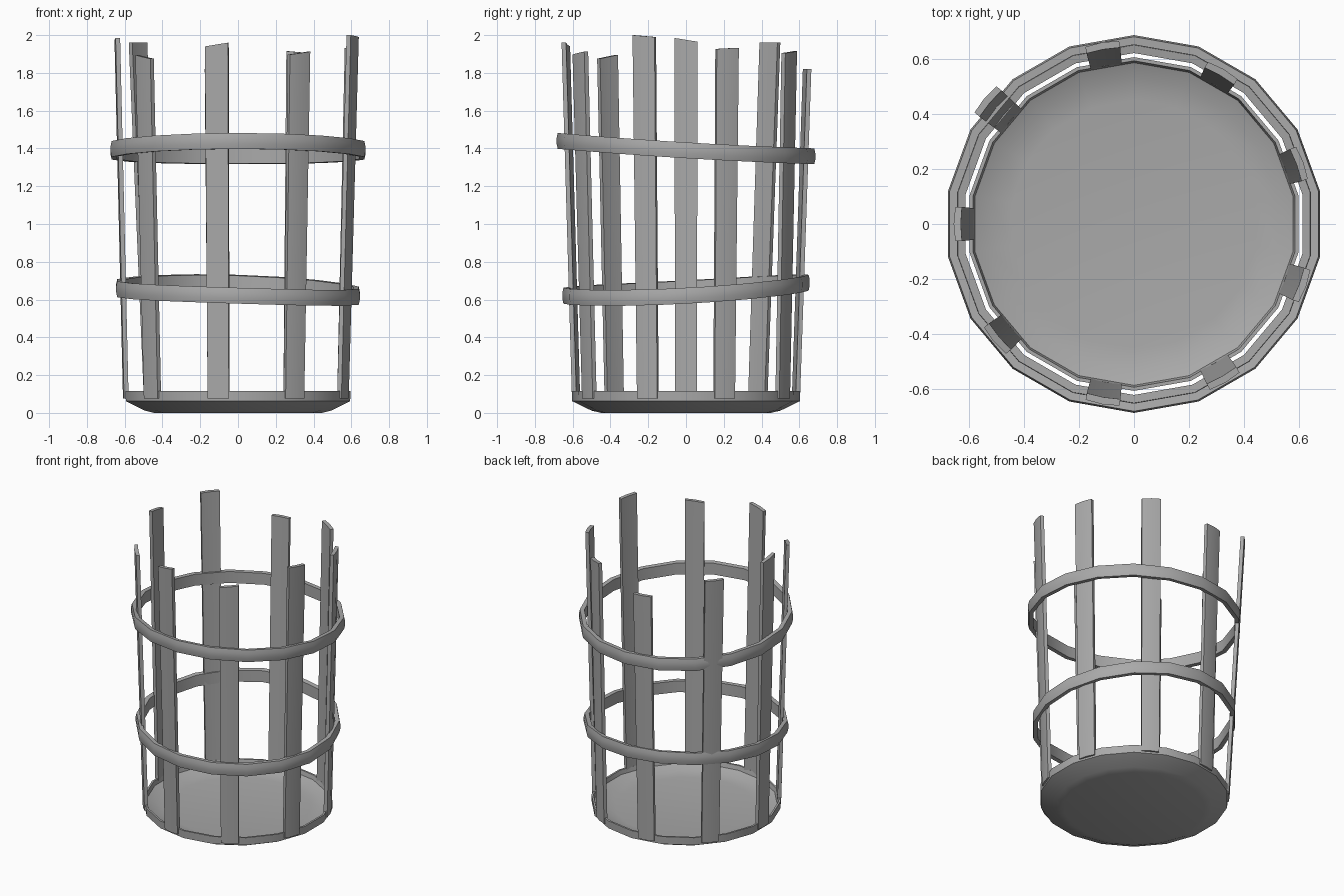
import bpy, bmesh
from math import sin, cos, radians, pi

cube = bpy.data.objects.get("Cube")
if cube:
    bpy.data.objects.remove(cube, do_unlink=True)

SIDES = 18

grey = bpy.data.materials.new("weathered grey")
grey.use_nodes = True
COLOUR = (0.4, 0.4, 0.4, 1)
grey.diffuse_color = COLOUR
grey.node_tree.nodes["Principled BSDF"].inputs["Base Color"].default_value = COLOUR


def finish(bm, name, angle):
    """Turn a bmesh into a named, shaded object."""
    bmesh.ops.recalc_face_normals(bm, faces=bm.faces)
    mesh = bpy.data.meshes.new(name)
    bm.to_mesh(mesh)
    bm.free()
    mesh.materials.append(grey)
    obj = bpy.data.objects.new(name, mesh)
    bpy.context.collection.objects.link(obj)
    bpy.ops.object.select_all(action='DESELECT')
    obj.select_set(True)
    bpy.context.view_layer.objects.active = obj
    bpy.ops.object.shade_smooth_by_angle(angle=radians(angle))
    return obj


def lathe(name, profile, closed, height=lambda x, y: 0.0, angle=40):
    """Sweep an (r, z) profile round z; height() lifts each point."""
    bm = bmesh.new()
    rings = []
    for i in range(SIDES):
        a = pi / 2 + 2 * pi * i / SIDES
        rings.append([bm.verts.new((r * cos(a), r * sin(a),
                                    z + height(r * cos(a), r * sin(a))))
                      for r, z in profile])
    n = len(profile)
    for i in range(SIDES):
        a, b = rings[i], rings[(i + 1) % SIDES]
        for j in range(n if closed else n - 1):
            k = (j + 1) % n
            bm.faces.new((a[j], b[j], b[k], a[k]))
    if not closed:
        bm.faces.new([ring[0] for ring in rings])
        bm.faces.new([ring[-1] for ring in rings])
    return finish(bm, name, angle)


# Shallow dished base
lathe("base_dish", [(0.45, 0.0), (0.50, 0.012), (0.603, 0.062), (0.605, 0.115),
                    (0.592, 0.115), (0.585, 0.085), (0.53, 0.062), (0.45, 0.052)],
      closed=False)


# Two slightly crooked hoops, rounded on the outside
def hoop(name, radius, height):
    section = [(radius - 0.035, -0.04), (radius - 0.006, -0.042), (radius, -0.015),
               (radius, 0.015), (radius - 0.006, 0.042), (radius - 0.035, 0.04)]
    lathe(name, section, True, height)


hoop("lower_hoop", 0.655, lambda x, y: 0.64 - 0.031 * x + 0.053 * y + 0.035 * y * y)
hoop("upper_hoop", 0.685, lambda x, y: 1.39 - 0.06 * y + 0.02 * y * y)


# Upright slats leaning outward, each cut off at its own height
def slat(name, degrees, top, lean, slant):
    a = radians(degrees)
    bm = bmesh.new()
    ends = []
    for z, shift, half, tilt in ((0.075, 0, 0.057, 0), (top, lean, 0.062, slant)):
        loop = []
        for r, t in ((0.579, -1), (0.583, 0), (0.579, 1),
                     (0.603, 1), (0.609, 0), (0.603, -1)):
            r, w = r + shift, t * half
            loop.append(bm.verts.new((r * cos(a) - w * sin(a),
                                      r * sin(a) + w * cos(a), z + t * tilt)))
        ends.append(loop)
    low, high = ends
    for j in range(6):
        k = (j + 1) % 6
        bm.faces.new((low[j], low[k], high[k], high[j]))
    bm.faces.new(low)
    bm.faces.new(high)
    finish(bm, name, 40)


# Top height, outward lean and slant of the cut, going round from the left side
SLATS = [(1.93, 0.045, 0.003), (1.91, 0.04, 0.005), (1.82, 0.06, 0.0),
         (1.96, 0.1, 0.0), (1.975, 0.045, 0.01), (1.885, 0.055, -0.01),
         (1.95, 0.055, 0.01), (1.905, 0.055, 0.008), (1.995, 0.055, -0.005)]
for i, (top, lean, slant) in enumerate(SLATS):
    slat(f"slat_{i + 1}", 20 + 40 * i, top, lean, slant)
